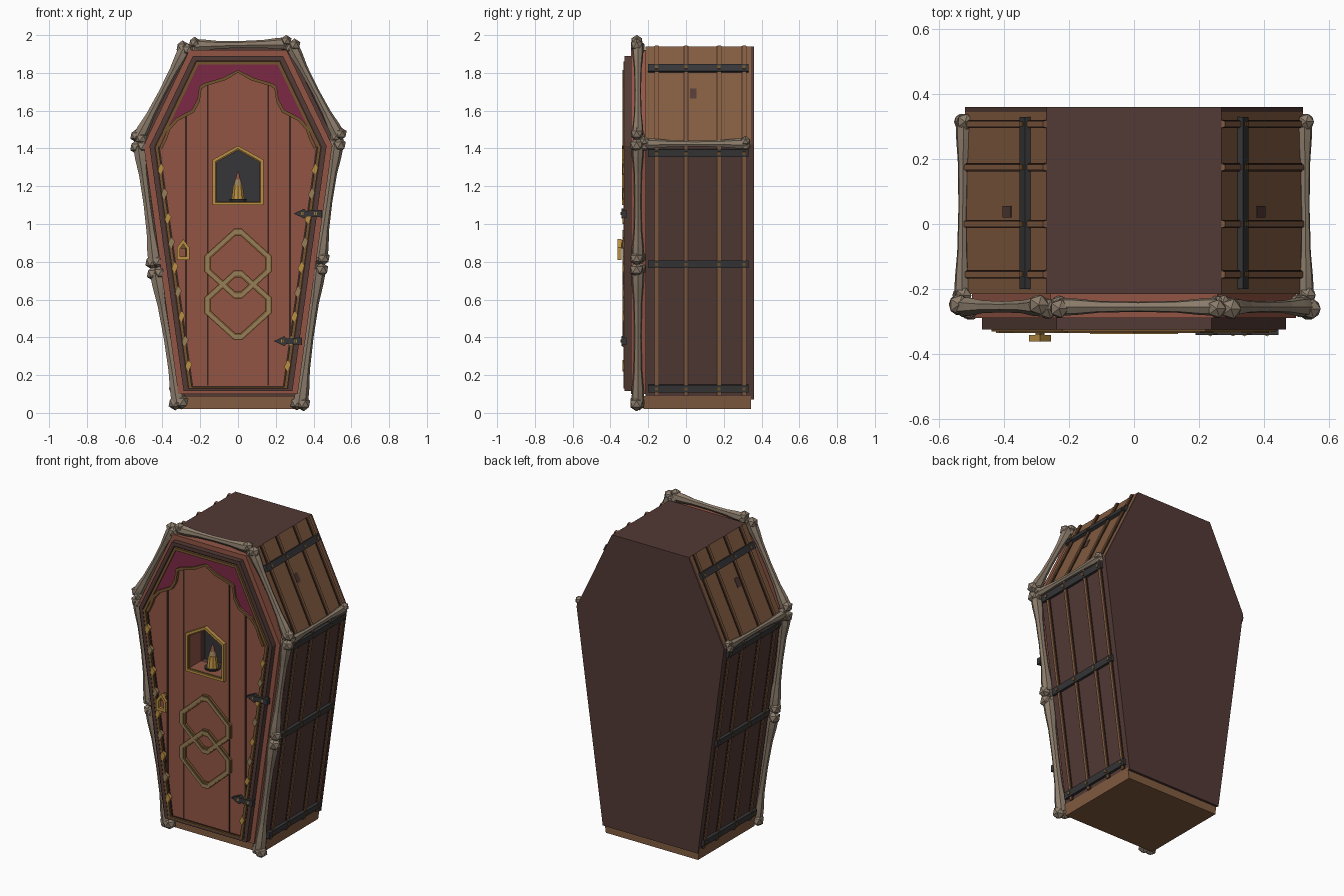
import bpy, bmesh, math
from mathutils import Vector

if "Cube" in bpy.data.objects:
    bpy.data.objects.remove(bpy.data.objects["Cube"])


def material(name, r, g, b):
    m = bpy.data.materials.new(name)
    m.use_nodes = True
    col = [((c / 255 + .055) / 1.055) ** 2.4 for c in (r, g, b)] + [1]
    m.diffuse_color = col
    m.node_tree.nodes["Principled BSDF"].inputs["Base Color"].default_value = col
    return m


RED = material("red_wood", 146, 85, 69)
DARK = material("dark_wood", 82, 58, 53)
BROWN = material("brown_wood", 130, 92, 65)
BONE = material("bone", 139, 124, 107)
IRON = material("iron", 54, 54, 56)
GOLD = material("gold", 185, 143, 66)
CURTAIN = material("curtain_cloth", 124, 40, 68)
GROOVE = material("groove_brown", 56, 37, 30)
BRASS = material("old_brass", 116, 84, 48)
TAN = material("tan", 150, 126, 88)


def finish(bm, name, *mats):
    bmesh.ops.recalc_face_normals(bm, faces=bm.faces[:])
    me = bpy.data.meshes.new(name)
    bm.to_mesh(me)
    bm.free()
    for m in mats:
        me.materials.append(m)
    ob = bpy.data.objects.new(name, me)
    bpy.context.collection.objects.link(ob)
    return ob


def prism(name, loops, y0, y1, *mats):
    """Extrude an xz outline, with optional hole outlines, along y."""
    bm = bmesh.new()
    caps = []
    for y in (y0, y1):
        rings = [[bm.verts.new((x, y, z)) for x, z in lp] for lp in loops]
        caps.append(rings)
        if len(loops) == 1:
            bm.faces.new(rings[0])
        else:
            edges = [bm.edges.new((r[i - 1], r[i])) for r in rings for i in range(len(r))]
            bmesh.ops.triangle_fill(bm, edges=edges, use_beauty=True, normal=(0, -1, 0))
    for a, b in zip(*caps):
        for i in range(len(a)):
            bm.faces.new((a[i - 1], a[i], b[i], b[i - 1]))
    return finish(bm, name, *mats)


def mirrored(half):
    return half + [(-x, z) for x, z in reversed(half) if x > 0]


def coffin(d, low=.09):
    """Six-sided outline, moved inward by d."""
    return mirrored([(.27 - .63 * d, 1.94 - d), (.52 - 1.03 * d, 1.42 - .16 * d),
                     (.335 - .94 * d, low + .5 * d)])


def house(w, low, eave, peak):
    return mirrored([(0, peak), (w, eave), (w, low)])


def cone(name, r0, r1, z0, z1, mat, x=0, y=-.255, sides=10):
    bm = bmesh.new()
    bmesh.ops.create_cone(bm, cap_ends=True, segments=sides, radius1=r0, radius2=r1, depth=z1 - z0)
    bmesh.ops.translate(bm, verts=bm.verts[:], vec=(x, y, (z0 + z1) / 2))
    return finish(bm, name, mat)


def bone(name, p0, p1, r=.024):
    """Faceted shaft flaring into a pair of knuckles at each end."""
    p0, p1 = Vector(p0), Vector(p1)
    d = (p1 - p0).normalized()
    side = d.cross(Vector((0, 1, 0)))
    side = side.normalized() if side.length > .1 else Vector((0, 0, 1))
    up = d.cross(side)
    bm = bmesh.new()
    rings = []
    for t, k in ((0, 1.5), (.1, 1.4), (.25, 1), (.5, .85), (.75, 1), (.9, 1.4), (1, 1.5)):
        c = p0.lerp(p1, t)
        rings.append([bm.verts.new(c + r * k * (math.cos(a) * side + .85 * math.sin(a) * up))
                      for a in (math.tau * i / 7 for i in range(7))])
    for a, b in zip(rings, rings[1:]):
        for i in range(7):
            bm.faces.new((a[i - 1], a[i], b[i], b[i - 1]))
    bm.faces.new(rings[0])
    bm.faces.new(rings[-1])
    for c in (p0, p1):
        for s in (-1, 1):
            ball = bmesh.ops.create_icosphere(bm, subdivisions=1, radius=r * 1.45)["verts"]
            bmesh.ops.translate(bm, verts=ball, vec=c + side * s * r * .65 + up * s * r * .25)
    return finish(bm, name, BONE)


# Body: hollow front wall, solid back, sloping upper sides in lighter wood
window = house(.115, 1.12, 1.325, 1.39)
for name, loops, y0, y1 in (("front_wall", [coffin(0), window], -.215, -.16),
                            ("body", [coffin(0)], -.16, .345)):
    ob = prism(name, loops, y0, y1, DARK, BROWN)
    for p in ob.data.polygons:
        p.material_index = int(.2 < p.normal.z < .9 and abs(p.normal.x) > .6
                               and abs(p.center.x) > .2)
prism("back_board", [coffin(0, .07)], .345, .36, DARK)
prism("base", [mirrored([(.335, .09), (.325, .02)])], -.225, .343, BROWN)

# Door and its surrounding mouldings
prism("door_surround", [coffin(.02), window], -.29, -.215, RED)
prism("outer_frame", [coffin(.05), coffin(.073)], -.325, -.29, DARK)
prism("frame_gap", [coffin(.073), coffin(.079)], -.318, -.29, GROOVE)
prism("door_moulding", [coffin(.079), coffin(.096)], -.331, -.29, BRASS)
prism("door", [coffin(.096), window], -.315, -.29, RED)
prism("inner_groove", [coffin(.096), coffin(.104)], -.319, -.315, GROOVE)
for s in (-1, 1):
    for x, top in ((.16, 1.75), (.275, 1.6)):
        prism("plank_groove", [[(s * x - .005, .145), (s * x + .005, .145),
                                (s * x + .005, top), (s * x - .005, top)]], -.319, -.315, GROOVE)

# Curtain with scalloped brass hem, and diamond inlays down the sides
hem = [(0, 1.815), (.08, 1.775), (.18, 1.745), (.205, 1.73), (.215, 1.66), (.245, 1.605),
       (.33, 1.56), (.37, 1.515), (.39, 1.46), (.415, 1.41)]
for s in (-1, 1):
    cloth = hem + [(.424, 1.41), (.215, 1.845), (0, 1.845)]
    prism("curtain", [[(s * x, z) for x, z in cloth]], -.324, -.315, CURTAIN)
    edge = hem + [(max(x - .012, 0), z - .014) for x, z in reversed(hem)]
    prism("curtain_hem", [[(s * x, z) for x, z in edge]], -.335, -.315, BRASS)
    for i in range(9):
        z = .25 + i * .13
        x = s * (.24 + .14 * (z - .1))
        prism("diamond_inlay", [[(x, z + .03), (x + .018, z + .008), (x, z - .03),
                                 (x - .018, z - .008)]], -.335, -.315, TAN if i % 2 else GOLD)

# Window niche with a candle
prism("niche_back", [house(.12, 1.11, 1.33, 1.395)], -.168, -.16, IRON)
prism("window_frame", [house(.135, 1.1, 1.34, 1.415), house(.12, 1.115, 1.33, 1.398)],
      -.338, -.31, GOLD)
prism("window_lip", [house(.12, 1.115, 1.33, 1.398), window], -.33, -.31, BRASS)
cone("candle_dish", .045, .05, 1.12, 1.132, IRON)
cone("candle", .036, .026, 1.132, 1.205, GOLD)
cone("candle_neck", .024, .016, 1.205, 1.235, TAN)
cone("candle_flame", .014, .002, 1.235, 1.28, RED)

# Two interlocked diamond links
for name, cz in (("upper_link", .79), ("lower_link", .57)):
    def link(k):
        return [(x * k, cz + z * k) for x, z in mirrored(
            [(0, .195), (.02, .185), (.18, .04), (.18, -.04), (.02, -.185), (0, -.195)])
            if (x, z) not in ((0, .195), (0, -.195))]
    prism(name, [link(1), link(.79)], -.331, -.31, BRASS)
    prism(name + "_ridge", [link(.96), link(.85)], -.336, -.31, TAN)

# Hinges and handle
for x, z in ((.37, 1.055), (.265, .38)):
    prism("hinge", [[(x - .075, z), (x - .02, z + .026), (x - .01, z + .014), (x + .075, z + .02),
                     (x + .075, z - .02), (x - .01, z - .014), (x - .02, z - .026)]],
          -.342, -.315, IRON)
    for dx in (-.03, .04):
        cone("hinge_stud", .008, .008, z - .008, z + .008, GOLD, x + dx, -.338, 6)


def shifted(outline, dx):
    return [(x + dx, z) for x, z in outline]


prism("handle", [shifted(house(.034, .81, .875, .92), -.29),
                 shifted(house(.018, .828, .868, .895), -.29)], -.362, -.342, GOLD)
prism("handle_mount", [shifted(house(.014, .87, .9, .915), -.29)], -.345, -.31, BRASS)


# Side battens, iron straps and studs
def on_side(name, s, a, b, t0, t1, lift, y0, y1, mat):
    a, b = Vector(a), Vector(b)
    d = b - a
    n = Vector((d.y, -d.x)).normalized() * lift
    p, q = a + d * t0, a + d * t1
    prism(name, [[(s * v.x, v.y) for v in (p, q, q + n, p + n)]], y0, y1, mat)


low, mid, top = (.335, .09), (.52, 1.42), (.27, 1.94)
for s in (-1, 1):
    for a, b, straps, label in ((low, mid, (.03, .525, .968), "lower"), (mid, top, (.77,), "upper")):
        half = .02 / (Vector(b) - Vector(a)).length
        for y in (-.155, 0, .175, .308):
            on_side(label + "_batten", s, a, b, 0, 1, .012, y - .009, y + .009, BROWN)
            for e in (-.011, .011):
                on_side(label + "_seam", s, a, b, 0, 1, .006, y + e - .002, y + e + .002, GROOVE)
            for t in straps:
                on_side("strap_stud", s, a, b, t - half * .4, t + half * .4, .024,
                        y - .008, y + .008, BRASS)
        for t in straps:
            on_side(label + "_strap", s, a, b, t - half, t + half, .019, -.2, .33, IRON)
    on_side("wood_knot", s, mid, top, .47, .57, .003, .02, .055, DARK)

# Bones around the front rim and along the shoulders
F = -.255
for name, (x0, z0), (x1, z1), r in (
        ("top_bone", (-.23, 1.945), (.255, 1.955), .022),
        ("right_upper_bone", (-.28, 1.93), (-.525, 1.46), .024),
        ("left_upper_bone", (.285, 1.94), (.53, 1.47), .024),
        ("right_middle_bone", (-.52, 1.41), (-.44, .8), .026),
        ("left_middle_bone", (.52, 1.42), (.435, .82), .026),
        ("right_lower_bone", (-.43, .74), (-.315, .055), .027),
        ("left_lower_bone", (.425, .76), (.33, .05), .027)):
    bone(name, (x0, F, z0), (x1, F, z1), r)
for s, name in ((-1, "right"), (1, "left")):
    bone(name + "_shoulder_bone", (s * .53, -.22, 1.425), (s * .525, .315, 1.425), .019)
